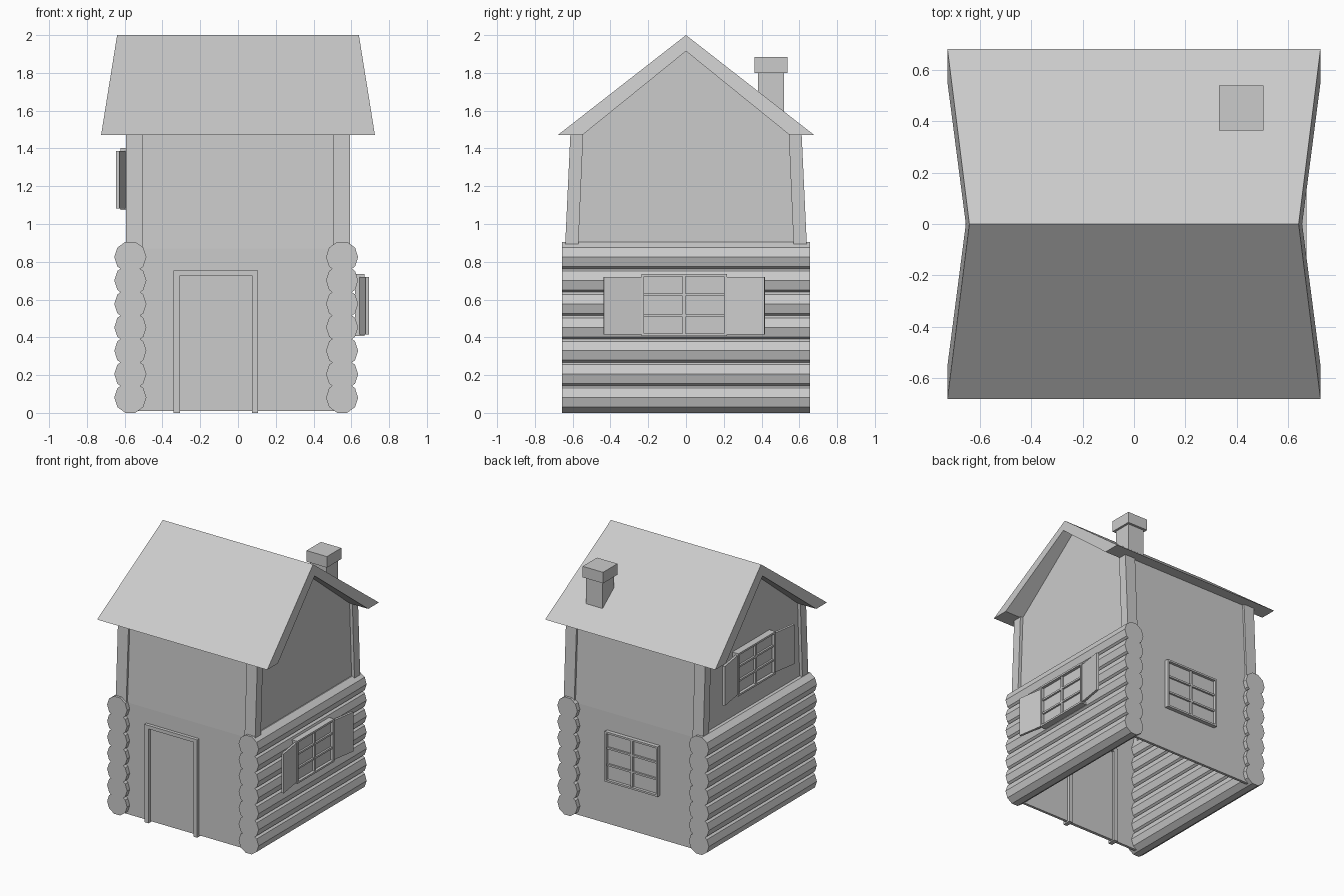
import bpy, bmesh, math
from mathutils import Matrix, Vector

if "Cube" in bpy.data.objects:
    bpy.data.objects.remove(bpy.data.objects["Cube"])


def finish(name, bm):
    bmesh.ops.recalc_face_normals(bm, faces=bm.faces)
    me = bpy.data.meshes.new(name)
    bm.to_mesh(me)
    bm.free()
    ob = bpy.data.objects.new(name, me)
    bpy.context.collection.objects.link(ob)
    return ob


def boxes(name, spans, matrix=Matrix()):
    """One object from boxes given as (x0, x1, y0, y1, z0, z1)."""
    bm = bmesh.new()
    for x0, x1, y0, y1, z0, z1 in spans:
        centre = Vector((x0 + x1, y0 + y1, z0 + z1)) / 2
        m = Matrix.Translation(centre) @ Matrix.Diagonal((x1 - x0, y1 - y0, z1 - z0, 1))
        bmesh.ops.create_cube(bm, size=1, matrix=matrix @ m)
    return finish(name, bm)


def prism(name, profile, x0, x1, flare=lambda z: 0):
    """Extrude a (y, z) profile along x; flare widens the ends with height."""
    bm = bmesh.new()
    a = [bm.verts.new((x0 - flare(z), y, z)) for y, z in profile]
    b = [bm.verts.new((x1 + flare(z), y, z)) for y, z in profile]
    bm.faces.new(a)
    bm.faces.new(b)
    n = len(a)
    for i in range(n):
        j = (i + 1) % n
        bm.faces.new((a[i], a[j], b[j], b[i]))
    return finish(name, bm)


def window(name, pos, angle, height, depth, shutters):
    """Framed window facing local -y, with 2 x 3 panes and optional shutters."""
    m = Matrix.Translation(pos) @ Matrix.Rotation(math.radians(angle), 4, 'Z')
    w, t = 0.226, 0.014
    parts = [(-w, -w + t, -0.02, depth, 0, height), (w - t, w, -0.02, depth, 0, height),
             (-w, w, -0.02, depth, 0, t), (-w, w, -0.02, depth, height - t, height),
             (-0.008, 0.008, -0.014, 0.01, t, height - t)]
    for k in (1, 2):
        z = height * k / 3
        parts.append((-w + t, w - t, -0.012, 0.01, z - 0.007, z + 0.007))
    boxes(name + "_frame", parts, m)
    boxes(name + "_glass", [(-w + t, w - t, 0.002, 0.012, t, height - t)], m)
    if shutters:
        for s, side in ((-1, "left"), (1, "right")):
            hinge = m @ Matrix.Translation((s * w, 0, 0)) @ Matrix.Rotation(s * math.radians(-9), 4, 'Z')
            x0, x1 = sorted((0, s * 0.203))
            boxes(f"{name}_{side}_shutter", [(x0, x1, -0.012, 0.006, 0.01, height - 0.016)], hinge)


# Roof: gabled slab whose ends flare out toward the eaves
prism("roof", [(-0.68, 1.47), (0, 2), (0.68, 1.47), (0.55, 1.47), (0, 1.915), (-0.55, 1.47)],
      -0.64, 0.64, lambda z: (2 - z) / 0.53 * 0.085)

# Front and back walls, leaning inward above the logs
for s, side in ((-1, "front"), (1, "back")):
    prism(side + "_wall", [(s * y, z) for y, z in
          ((0.625, 0.01), (0.625, 0.87), (0.595, 1.49), (0.575, 1.49), (0.605, 0.87), (0.605, 0.01))],
          -0.57, 0.57)

# Gable walls and corner posts
for s, side in ((-1, "left"), (1, "right")):
    gable = [(-0.59, 0.86), (0.59, 0.86), (0.56, 1.475), (0, 1.925), (-0.56, 1.475)]
    prism(side + "_gable_wall", gable, *sorted((s * 0.55, s * 0.57)))
    for f, end in ((-1, "front"), (1, "back")):
        post = [(0.571, 0.86), (0.641, 0.86), (0.612, 1.48), (0.544, 1.48)]
        prism(f"{end}_{side}_post", [(f * y, z) for y, z in post], *sorted((s * 0.504, s * 0.594)))

# Stacked ten-sided logs forming the lower side walls
for cx, side in ((-0.57, "left"), (0.551, "right")):
    bm = bmesh.new()
    for i in range(7):
        m = Matrix.Translation((cx, 0, 0.081 + i * 0.124)) @ Matrix.Rotation(math.pi / 2, 4, 'X')
        # vertices at the widest points, flats at top and bottom
        spin = Matrix.Rotation(math.pi / 2, 4, 'Z')
        bmesh.ops.create_cone(bm, cap_ends=True, segments=10, radius1=0.085, radius2=0.085,
                              depth=1.315, matrix=m @ spin)
    finish(side + "_logs", bm)

# Door frame and door
boxes("door_frame", [(-0.342, -0.308, -0.65, -0.585, 0, 0.754),
                     (0.075, 0.107, -0.65, -0.585, 0, 0.754),
                     (-0.308, 0.075, -0.65, -0.585, 0.727, 0.754)])
boxes("door", [(-0.308, 0.075, -0.628, -0.605, 0.01, 0.727)])

# Windows
window("right_window", (0.65, -0.01, 0.406), 90, 0.329, 0.03, True)
window("left_window", (-0.602, 0.025, 1.073), -90, 0.329, 0.04, True)
window("back_window", (0.01, 0.635, 0.345), 180, 0.385, 0.03, False)

# Chimney
boxes("chimney_shaft", [(0.347, 0.487, 0.38, 0.52, 1.54, 1.81)])
boxes("chimney_cap", [(0.33, 0.504, 0.363, 0.538, 1.80, 1.885)])
